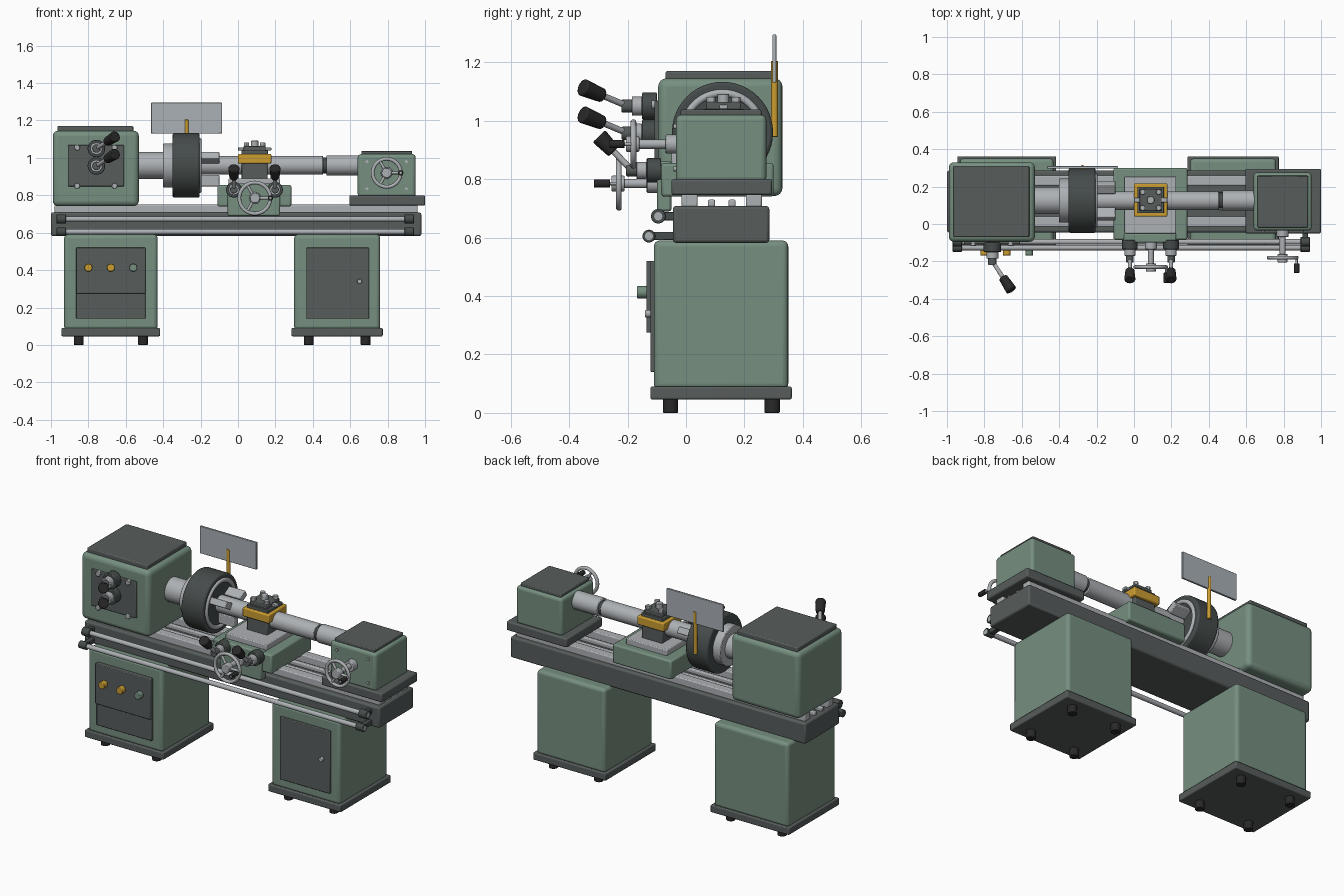
import bpy, math
from mathutils import Vector

if "Cube" in bpy.data.objects:
    bpy.data.objects.remove(bpy.data.objects["Cube"])


def mat(name, rgb):
    m = bpy.data.materials.new(name)
    m.diffuse_color = (*rgb, 1)
    m.use_nodes = True
    m.node_tree.nodes["Principled BSDF"].inputs["Base Color"].default_value = m.diffuse_color
    return m


GREEN = mat("machine green", (0.18, 0.275, 0.215))
DARK = mat("dark grey", (0.095, 0.11, 0.107))
CHUCK = mat("gunmetal", (0.06, 0.072, 0.07))
STEEL = mat("steel", (0.42, 0.44, 0.46))
BLACK = mat("black rubber", (0.022, 0.022, 0.023))
AMBER = mat("amber", (0.60, 0.34, 0.03))
GLASS = mat("shield grey", (0.40, 0.44, 0.47))


def finish(o, name, m, bevel=0.0, seg=2):
    o.name = name
    o.data.materials.append(m)
    if bevel:
        b = o.modifiers.new("bevel", "BEVEL")
        b.width, b.segments, b.limit_method = bevel, seg, 'ANGLE'
    bpy.ops.object.shade_smooth_by_angle(angle=math.radians(35))
    return o


def box(name, x, y, z, m, bevel=0.005, seg=2):
    """Box from (min, max) pairs."""
    bpy.ops.mesh.primitive_cube_add(size=1, location=[sum(p) / 2 for p in (x, y, z)])
    o = bpy.context.object
    o.scale = [p[1] - p[0] for p in (x, y, z)]
    bpy.ops.object.transform_apply(location=False, rotation=False, scale=True)
    return finish(o, name, m, bevel, seg)


def rod(name, a, b, r, m, bevel=0.0, r2=None, n=32):
    """Cylinder or cone from point a to point b."""
    a, b = Vector(a), Vector(b)
    bpy.ops.mesh.primitive_cone_add(vertices=n, radius1=r, radius2=r if r2 is None else r2,
                                    depth=(b - a).length, location=(a + b) / 2)
    o = bpy.context.object
    o.rotation_euler = (b - a).to_track_quat('Z', 'Y').to_euler()
    return finish(o, name, m, bevel)


def ring(name, c, R, r, m, axis='Y'):
    rot = (math.pi / 2, 0, 0) if axis == 'Y' else (0, math.pi / 2, 0)
    bpy.ops.mesh.primitive_torus_add(major_radius=R, minor_radius=r, major_segments=48,
                                     minor_segments=12, location=c, rotation=rot)
    return finish(bpy.context.object, name, m)


def handwheel(name, x, z, y0, y1, R, handle_y):
    """Wheel at depth y1 on a shaft from y0, with spokes and a crank handle."""
    rod(name + "_boss", (x, y0, z), (x, y0 - 0.04, z), 0.032, STEEL, 0.004)
    rod(name + "_shaft", (x, y0, z), (x, y1 - 0.02, z), 0.016, STEEL)
    rod(name + "_hub", (x, y1 + 0.02, z), (x, y1 - 0.025, z), 0.027, STEEL, 0.004)
    ring(name + "_rim", (x, y1, z), R, 0.01, STEEL)
    for i in range(3):
        a = math.radians(120 * i)
        rod(name + "_spoke", (x, y1, z), (x + R * math.cos(a), y1, z + R * math.sin(a)),
            0.008, STEEL, n=12)
    rod(name + "_pin", (x + R, y1, z), (x + R, handle_y, z), 0.006, STEEL, n=12)
    rod(name + "_handle", (x + R, y1 - 0.03, z), (x + R, handle_y, z), 0.014, BLACK, 0.003)


def lever(name, hub, tip, y_face, r_hub):
    """Stepped hub on a front face with an angled arm and black grip."""
    x, y, z = hub
    h, t = Vector(hub), Vector(tip)
    mid = y_face + (y - y_face) * 0.5
    rod(name + "_base", (x, y_face, z), (x, mid, z), r_hub, CHUCK, 0.004)
    rod(name + "_collar", (x, mid, z), (x, y + 0.015, z), r_hub * 0.7, STEEL, 0.003)
    rod(name + "_cap", (x, y + 0.02, z), (x, y - 0.02, z), r_hub * 0.48, DARK, 0.003)
    rod(name + "_arm", h, h.lerp(t, 0.7), 0.011, STEEL, n=16)
    rod(name + "_grip", h.lerp(t, 0.55), t, 0.024, BLACK, 0.006, r2=0.03)


# cabinets with plinths and feet
for side, x0, x1 in (("left", -0.93, -0.43), ("right", 0.30, 0.76)):
    box(side + "_cabinet", (x0, x1), (-0.11, 0.35), (0.08, 0.59), GREEN, 0.02, 4)
    box(side + "_plinth", (x0 - 0.014, x1 + 0.014), (-0.122, 0.362), (0.046, 0.09), DARK, 0.006)
    for fx in (x0 + 0.078, x1 - 0.078):
        for fy in (-0.053, 0.295):
            rod(side + "_foot", (fx, fy, 0), (fx, fy, 0.05), 0.026, BLACK, 0.003)

# cabinet fronts
box("control_cover", (-0.865, -0.495), (-0.122, -0.10), (0.14, 0.52), DARK, 0.004)
box("control_panel", (-0.865, -0.495), (-0.136, -0.11), (0.275, 0.52), DARK, 0.004)
for bx, m in ((-0.80, AMBER), (-0.68, AMBER), (-0.56, GREEN)):
    rod("push_button", (bx, -0.13, 0.413), (bx, -0.168, 0.413), 0.021, m, 0.003)
box("cabinet_door", (0.365, 0.70), (-0.122, -0.10), (0.14, 0.52), DARK, 0.004)
rod("door_knob", (0.65, -0.12, 0.34), (0.65, -0.14, 0.34), 0.013, STEEL, 0.003)

# bed and slideways
box("bed", (-1.0, 0.98), (-0.045, 0.285), (0.582, 0.708), DARK, 0.01)
for y0, y1, top in ((-0.015, 0.04, 0.75), (0.205, 0.26, 0.75), (0.075, 0.10, 0.73), (0.145, 0.17, 0.73)):
    box("slideway", (-0.98, 0.96), (y0, y1), (0.70, top), STEEL, 0.006)

# feed shafts with end brackets
for y, z, r in ((-0.095, 0.673, 0.025), (-0.127, 0.605, 0.022)):
    rod("feed_shaft", (-0.95, y, z), (0.94, y, z), 0.014, STEEL)
    for a, b in ((-0.97, -0.92), (0.89, 0.94)):
        rod("shaft_end", (a, y, z), (b, y, z), r, CHUCK, 0.003)
        box("shaft_bracket", (a + 0.01, b - 0.01), (y, -0.03), (z - 0.014, z + 0.014), CHUCK, 0.003)

# headstock
box("headstock", (-0.99, -0.53), (-0.095, 0.33), (0.742, 1.145), GREEN, 0.028, 4)
box("headstock_lid", (-0.965, -0.56), (-0.07, 0.31), (1.13, 1.17), DARK, 0.006)
box("gear_panel", (-0.91, -0.61), (-0.108, -0.08), (0.848, 1.068), DARK, 0.004)
for sx in (-0.86, -0.66):
    for sz in (0.85, 1.055):
        rod("panel_screw", (sx, -0.09, sz), (sx, -0.118, sz), 0.015, STEEL, 0.003)
for z in (1.05, 0.957):
    lever("gear_lever", (-0.757, -0.20, z), (-0.655, -0.355, z + 0.065), -0.10, 0.047)

# spindle, chuck and workpiece
CY, CZ = 0.125, 0.96


def turned(name, x0, x1, r, m, bevel=0.004):
    return rod(name, (x0, CY, CZ), (x1, CY, CZ), r, m, bevel, n=48)


turned("spindle", -0.55, -0.39, 0.072, STEEL)
turned("chuck_flange", -0.40, -0.345, 0.118, STEEL)
turned("chuck", -0.35, -0.205, 0.173, CHUCK, 0.01)
ring("chuck_face_ring", (-0.207, CY, CZ), 0.135, 0.013, STEEL, 'X')
for i in range(3):
    a = math.radians(60 + 120 * i)
    jaw = box("chuck_jaw", (-0.215, -0.10), (-0.02, 0.02), (-0.03, 0.03), STEEL, 0.004)
    jaw.rotation_euler = (a, 0, 0)
    jaw.location = (-0.157, CY - 0.082 * math.sin(a), CZ + 0.082 * math.cos(a))
turned("workpiece", -0.21, 0.455, 0.05, STEEL)
turned("centre_tip", 0.45, 0.475, 0.043, CHUCK, 0)
turned("tailstock_quill", 0.472, 0.66, 0.054, STEEL)

# chuck shield on its post
box("chuck_shield", (-0.465, -0.085), (0.296, 0.309), (1.13, 1.295), GLASS, 0.003)
rod("shield_post", (-0.275, 0.303, 0.945), (-0.275, 0.303, 1.205), 0.0115, AMBER, 0.002)

# tailstock
box("tailstock_base", (0.595, 1.0), (-0.05, 0.295), (0.745, 0.80), DARK, 0.008)
box("tailstock", (0.64, 0.95), (-0.035, 0.275), (0.79, 1.02), GREEN, 0.018, 4)
box("tailstock_lid", (0.66, 0.93), (-0.018, 0.258), (1.01, 1.038), DARK, 0.005)
for sx in (0.69, 0.90):
    for sz in (0.835, 0.98):
        rod("tailstock_screw", (sx, -0.03, sz), (sx, -0.042, sz), 0.008, STEEL, n=16)
handwheel("tailstock_wheel", 0.795, 0.92, -0.03, -0.18, 0.075, -0.262)

# carriage: saddle, apron, cross slide
box("saddle", (-0.11, 0.285), (-0.085, 0.30), (0.74, 0.855), GREEN, 0.01)
box("apron", (-0.055, 0.225), (-0.10, -0.05), (0.69, 0.862), GREEN, 0.008)
box("cross_slide", (-0.05, 0.225), (-0.05, 0.255), (0.85, 0.89), STEEL, 0.005)
box("compound_slide", (0.02, 0.158), (0.055, 0.20), (0.885, 0.972), DARK, 0.006)
box("tool_holder", (0.0, 0.178), (0.04, 0.217), (0.97, 1.022), AMBER, 0.006)
box("tool_post", (0.018, 0.16), (0.058, 0.199), (1.0, 1.04), DARK, 0.003)
box("tool_clamp", (0.0, 0.178), (0.115, 0.142), (1.04, 1.055), STEEL, 0.003)
box("clamp_block", (0.03, 0.148), (0.07, 0.187), (1.036, 1.064), DARK, 0.004)
for bx in (0.046, 0.132):
    for by in (0.086, 0.171):
        rod("clamp_bolt", (bx, by, 1.06), (bx, by, 1.082), 0.016, STEEL, 0.002, n=6)
rod("centre_bolt", (0.089, 0.128, 1.06), (0.089, 0.128, 1.092), 0.02, STEEL, 0.003)

# apron controls
handwheel("apron_wheel", 0.09, 0.785, -0.095, -0.23, 0.083, -0.315)
for x in (-0.022, 0.198):
    lever("apron_lever", (x, -0.185, 0.83), (x, -0.298, 0.947), -0.085, 0.042)
